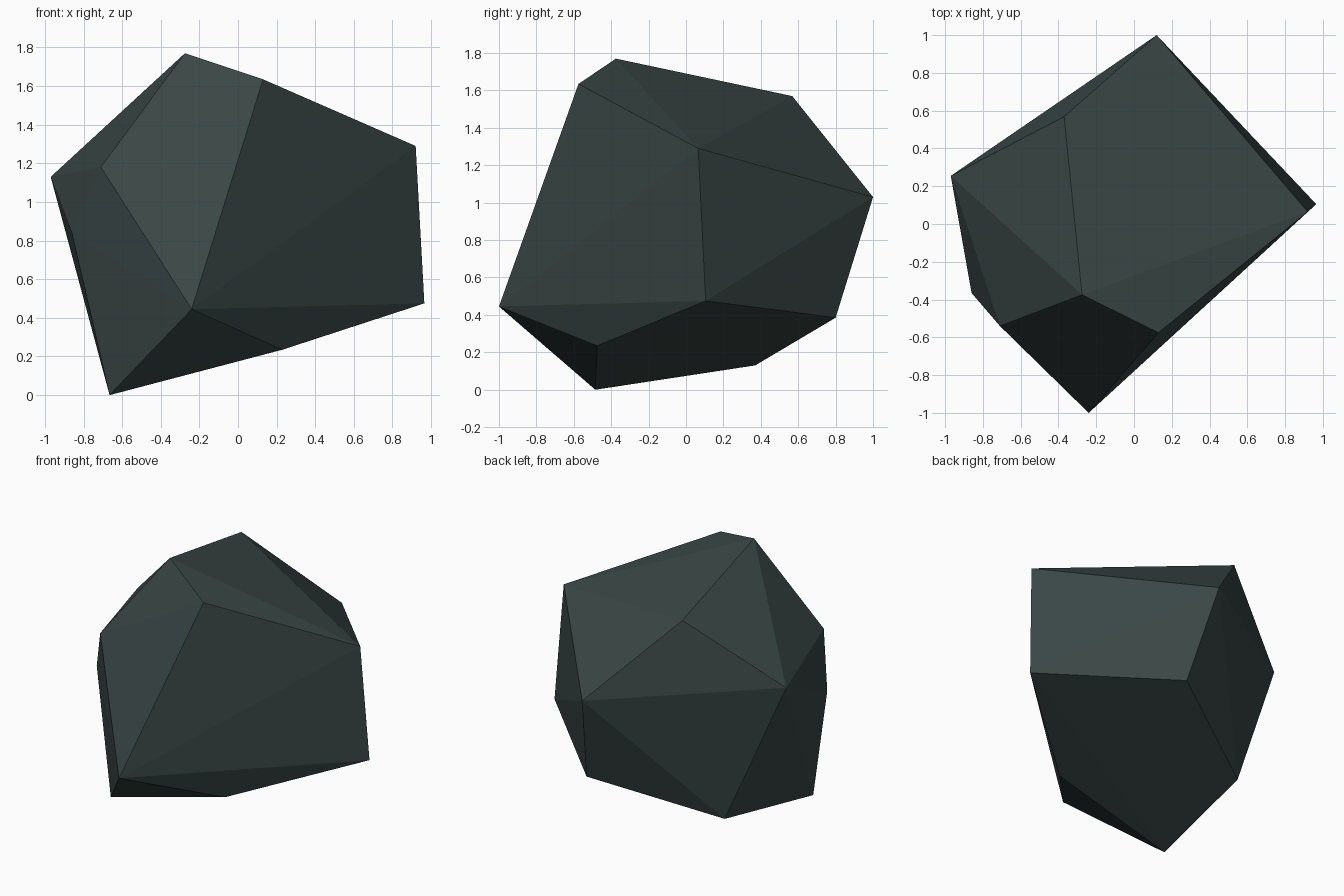
import bpy, bmesh, math

if "Cube" in bpy.data.objects:
    bpy.data.objects.remove(bpy.data.objects["Cube"])

# Corner points of the faceted stone
corners = [
    (-0.275, -0.375, 1.77), (0.13, -0.575, 1.635), (0.92, 0.065, 1.29),
    (0.965, 0.105, 0.475), (0.23, -0.475, 0.235), (-0.665, -0.485, 0.0),
    (-0.86, -0.365, 0.84), (-0.97, 0.255, 1.13), (-0.71, -0.54, 1.18),
    (-0.24, -1.0, 0.445), (-0.37, 0.568, 1.57), (0.12, 1.0, 1.03),
    (0.59, 0.50, 0.68), (0.225, 0.80, 0.385), (-0.565, 0.37, 0.13),
]

# Wrap a convex skin around the corners and merge coplanar triangles
bm = bmesh.new()
for c in corners:
    bm.verts.new(c)
bmesh.ops.convex_hull(bm, input=bm.verts[:])
bmesh.ops.dissolve_limit(bm, angle_limit=math.radians(1.5),
                         verts=bm.verts[:], edges=bm.edges[:])
bmesh.ops.recalc_face_normals(bm, faces=bm.faces[:])

mesh = bpy.data.meshes.new("rock")
bm.to_mesh(mesh)
bm.free()

# Dark slate colour
slate = bpy.data.materials.new("dark slate")
slate.diffuse_color = (0.042, 0.062, 0.060, 1.0)
slate.use_nodes = True
slate.node_tree.nodes["Principled BSDF"].inputs["Base Color"].default_value = slate.diffuse_color
mesh.materials.append(slate)

rock = bpy.data.objects.new("rock", mesh)
bpy.context.collection.objects.link(rock)
